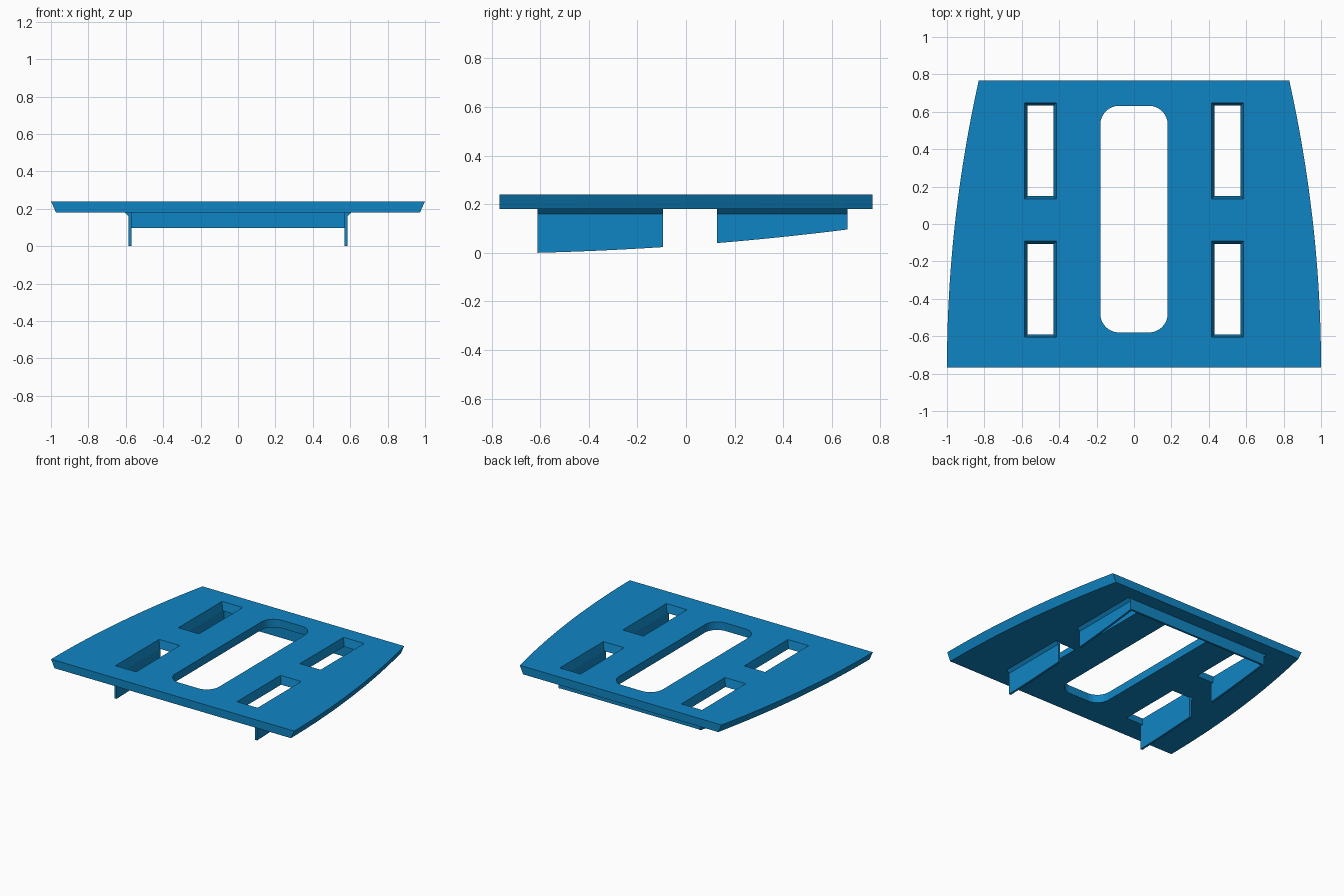
import bpy, bmesh, math

if "Cube" in bpy.data.objects:
    bpy.data.objects.remove(bpy.data.objects["Cube"])

blue = bpy.data.materials.new("panel blue")
blue.diffuse_color = (0.005, 0.235, 0.55, 1)
blue.use_nodes = True
blue.node_tree.nodes["Principled BSDF"].inputs["Base Color"].default_value = blue.diffuse_color

TOP, BOT = 0.24, 0.18


def finish(bm, name):
    bmesh.ops.recalc_face_normals(bm, faces=bm.faces[:])
    me = bpy.data.meshes.new(name)
    bm.to_mesh(me)
    bm.free()
    me.materials.append(blue)
    ob = bpy.data.objects.new(name, me)
    bpy.context.collection.objects.link(ob)
    return ob


def prism(name, lower, upper):
    """Solid between two matching 3D outlines."""
    bm = bmesh.new()
    a = [bm.verts.new(p) for p in lower]
    b = [bm.verts.new(p) for p in upper]
    n = len(a)
    bm.faces.new(a)
    bm.faces.new(b)
    for i in range(n):
        j = (i + 1) % n
        bm.faces.new((a[i], a[j], b[j], b[i]))
    return finish(bm, name)


def rect(x0, x1, y0, y1):
    return [(x0, y0), (x1, y0), (x1, y1), (x0, y1)]


def rounded(x0, x1, y0, y1, r, steps=8):
    pts = []
    for k, (cx, cy) in enumerate(rect(x0 + r, x1 - r, y0 + r, y1 - r)):
        for s in range(steps + 1):
            a = math.pi * (1 + k / 2) + math.pi / 2 * s / steps
            pts.append((cx + r * math.cos(a), cy + r * math.sin(a)))
    return pts


def outline(inset):
    """Panel edge: straight ends, bowed sides narrowing to the back."""
    right = []
    for i in range(25):
        t = i / 24
        right.append((1 - 0.17 * t * t - inset, -0.768 + 1.536 * t))
    return right + [(-x, y) for x, y in reversed(right)]


# Panel: top and bottom outlines, with the slot and four tapered windows
loops = [(outline(0), outline(0.027))]
slot = rounded(-0.18, 0.18, -0.58, 0.632, 0.1)
loops.append((slot, slot))
for y0, y1 in ((-0.605, -0.092), (0.135, 0.648)):
    for x0, x1 in ((-0.585, -0.415), (0.415, 0.585)):
        d = 0.015
        loops.append((rect(x0, x1, y0, y1),
                      rect(x0 + d, x1 - d, y0 + d, y1 - d)))

bm = bmesh.new()
top_edges, bottom_edges = [], []
for upper, lower in loops:
    u = [bm.verts.new((x, y, TOP)) for x, y in upper]
    v = [bm.verts.new((x, y, BOT)) for x, y in lower]
    n = len(u)
    for i in range(n):
        j = (i + 1) % n
        bm.faces.new((u[i], u[j], v[j], v[i]))
        top_edges.append(bm.edges.get((u[i], u[j])))
        bottom_edges.append(bm.edges.get((v[i], v[j])))
for edges in (top_edges, bottom_edges):
    bmesh.ops.triangle_fill(bm, edges=edges, use_beauty=True, use_dissolve=False)
finish(bm, "panel")


def keel(y):
    """Height of the curved lower edge of the fins."""
    t = (y + 0.612) / 1.277
    return 0.032 * t + 0.064 * t * t


# Fins under the windows, each with a sloped strip along its outer top
for side, s in (("left", -1), ("right", 1)):
    for place, y0, y1 in (("front", -0.612, -0.095), ("back", 0.128, 0.664)):
        ys = [y0 + (y1 - y0) * i / 8 for i in range(9)]
        prof = [(y, keel(y)) for y in ys] + [(y1, BOT), (y0, BOT)]
        prism(f"{side}_{place}_fin",
              [(s * 0.57, y, z) for y, z in prof],
              [(s * 0.586, y, z) for y, z in prof])
        tri = [(0.586, BOT), (0.606, BOT), (0.586, 0.16)]
        prism(f"{side}_{place}_strip",
              [(s * x, y0, z) for x, z in tri],
              [(s * x, y1, z) for x, z in tri])

# Cross bar joining the back fins
bar = rect(-0.57, 0.57, 0.649, 0.664)
prism("cross_bar", [(x, y, 0.098) for x, y in bar], [(x, y, BOT) for x, y in bar])
